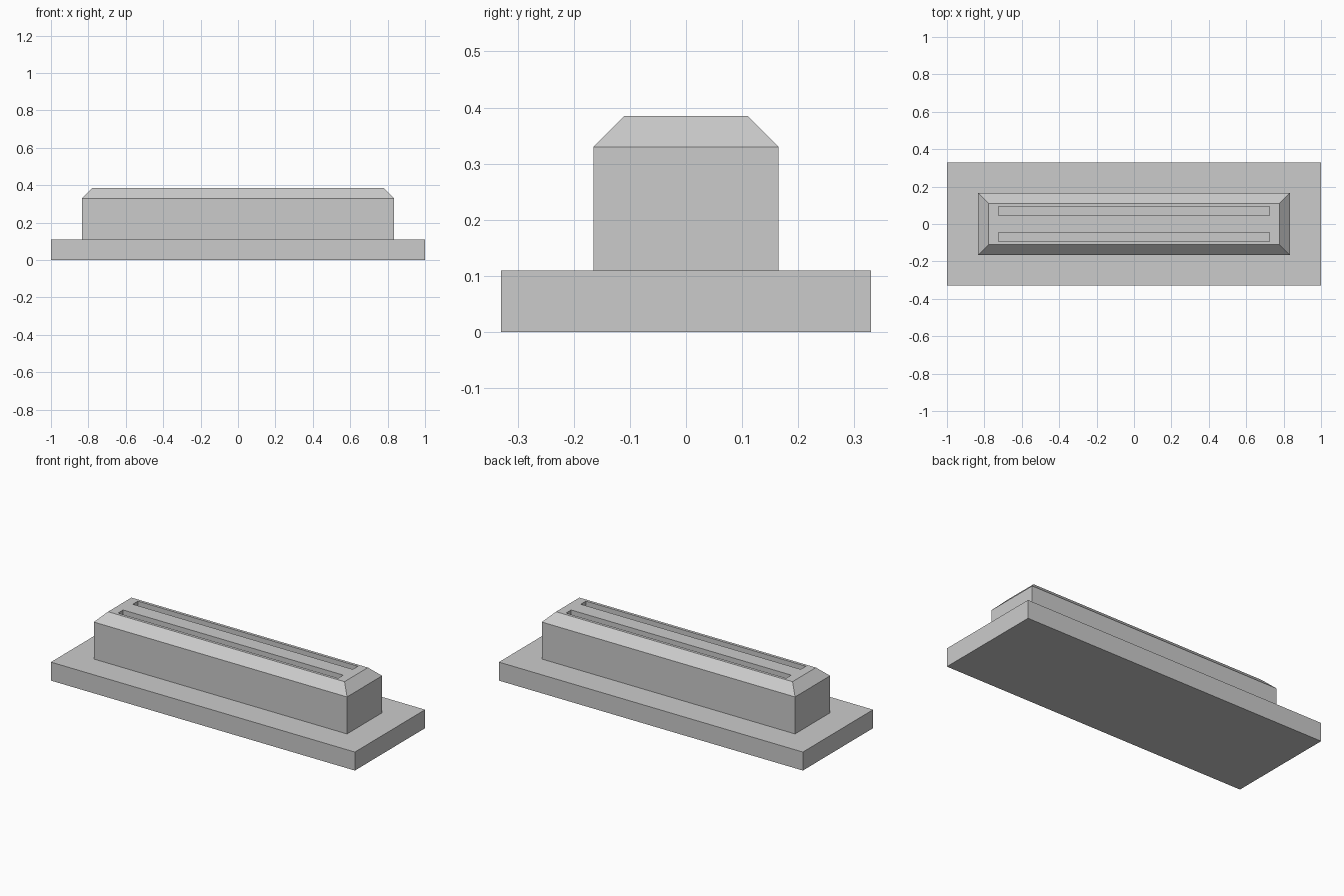
import bpy, bmesh

if "Cube" in bpy.data.objects:
    bpy.data.objects.remove(bpy.data.objects["Cube"])

grey = bpy.data.materials.new("light grey")
grey.diffuse_color = (0.6, 0.6, 0.6, 1)
grey.use_nodes = True
grey.node_tree.nodes["Principled BSDF"].inputs["Base Color"].default_value = grey.diffuse_color


def box(name, lo, hi):
    """Axis-aligned box between two corners."""
    bm = bmesh.new()
    bmesh.ops.create_cube(bm, size=1)
    for v in bm.verts:
        v.co = [lo[i] if v.co[i] < 0 else hi[i] for i in range(3)]
    mesh = bpy.data.meshes.new(name)
    bm.to_mesh(mesh)
    bm.free()
    mesh.materials.append(grey)
    obj = bpy.data.objects.new(name, mesh)
    bpy.context.collection.objects.link(obj)
    return obj


# Flat base plate
box("base_plate", (-1, -0.33, 0), (1, 0.33, 0.11))

# Raised block with a chamfered top rim
block = box("raised_block", (-0.833, -0.165, 0.11), (0.833, 0.165, 0.385))
bm = bmesh.new()
bm.from_mesh(block.data)
rim = [e for e in bm.edges if all(v.co.z > 0.3 for v in e.verts)]
bmesh.ops.bevel(bm, geom=rim, offset=0.055, segments=1, affect='EDGES')
bm.to_mesh(block.data)
bm.free()

# Two long slots cut into the top
for side, y in (("front", -0.069), ("back", 0.069)):
    cutter = box(side + "_slot_cutter", (-0.724, y - 0.024, 0.33), (0.724, y + 0.024, 0.45))
    cutter.hide_render = True
    cutter.hide_set(True)
    cut = block.modifiers.new(side + "_slot", 'BOOLEAN')
    cut.operation = 'DIFFERENCE'
    cut.solver = 'EXACT'
    cut.object = cutter
